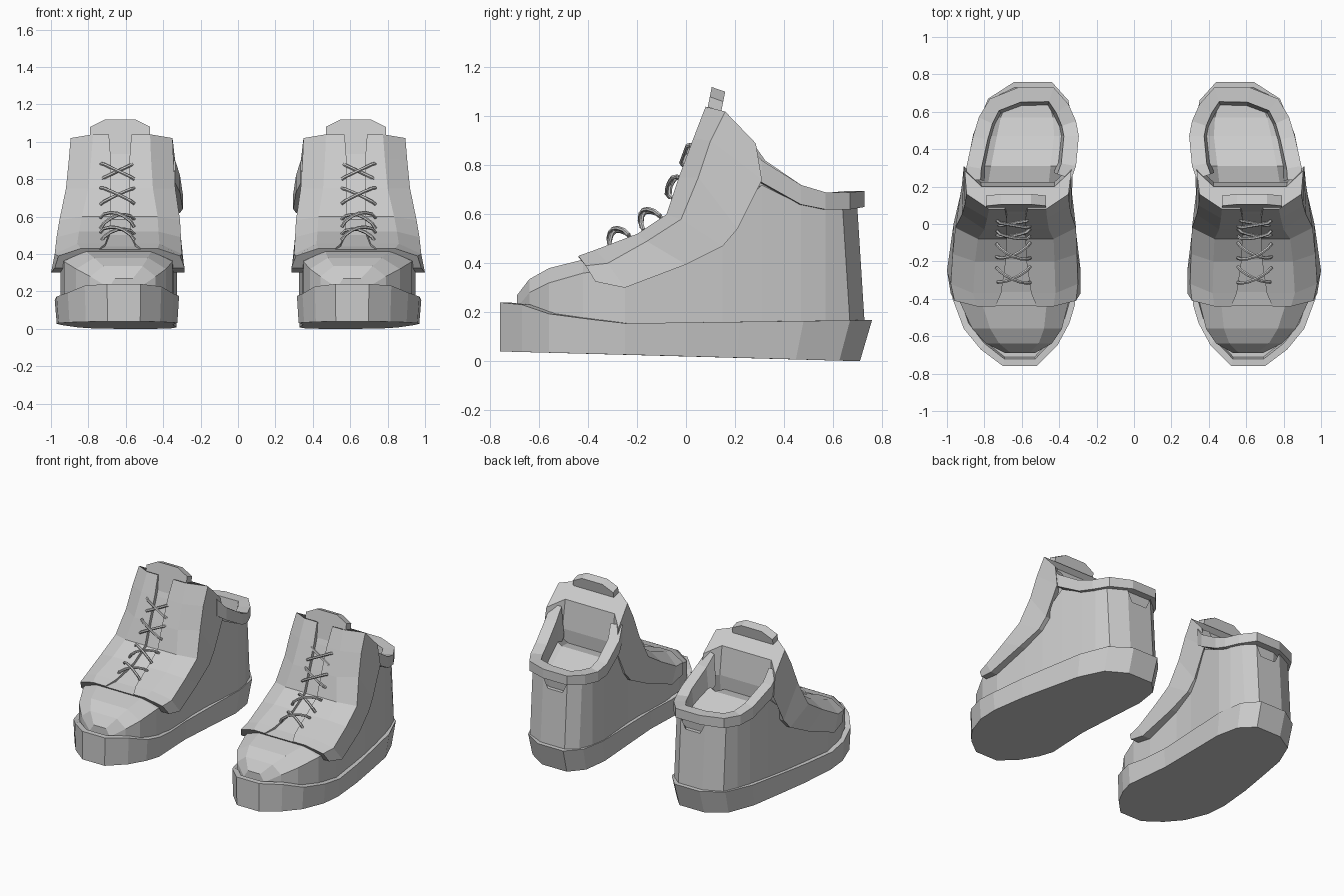
import bpy, bmesh, math
from mathutils import Vector

if "Cube" in bpy.data.objects:
    bpy.data.objects.remove(bpy.data.objects["Cube"])


def loft(name, groups):
    """Skin rings of equal length, cap the ends, mirror to make the pair.
    groups is a list of ring lists (several lofts in one object)."""
    bm = bmesh.new()
    for rings in groups:
        vs = [[bm.verts.new(p) for p in r] for r in rings]
        n = len(vs[0])
        for a, b in zip(vs, vs[1:]):
            for i in range(n):
                j = (i + 1) % n
                bm.faces.new((a[i], a[j], b[j], b[i]))
        bm.faces.new(vs[0][::-1])
        bm.faces.new(vs[-1])
    bmesh.ops.recalc_face_normals(bm, faces=bm.faces[:])
    me = bpy.data.meshes.new(name)
    bm.to_mesh(me)
    bm.free()
    ob = bpy.data.objects.new(name, me)
    bpy.context.collection.objects.link(ob)
    m = ob.modifiers.new("pair", "MIRROR")
    m.use_mirror_merge = False
    return ob


def interp(table, v):
    for (a, p), (b, q) in zip(table, table[1:]):
        if v <= b:
            return p + (q - p) * max(0, v - a) / (b - a)
    return table[-1][1]


# Sole: outline with a raised toe rim and a tapered base
outline = [(.52, -.76), (.70, -.76), (.82, -.67), (.91, -.56), (.97, -.40), (.98, -.25),
           (.95, 0), (.91, .22), (.86, .48), (.78, .67), (.64, .76), (.44, .76), (.35, .66),
           (.32, .48), (.33, .2), (.34, -.1), (.325, -.3), (.315, -.43), (.345, -.53), (.41, -.65)]
sole_top = [(-.76, .24), (-.66, .23), (-.55, .19), (-.25, .155), (.76, .168)]


def sole_ring(sx, sy, zf):
    return [(.62 + (x - .62) * sx, y * sy, zf(y)) for x, y in outline]


def top_z(y):
    return interp(sole_top, y)


loft("sole", [[
    [(.62 + (x - .62) * .97, y if y < 0 else y * .935, .04 * (.76 - y) / 1.52) for x, y in outline],
    sole_ring(1, 1, top_z),
    sole_ring(.91, .95, top_z),
    sole_ring(.89, .935, lambda y: top_z(y) - .05)]])

# Upper body: cross-sections from toe to heel (y, x inner, x outer, side z, top z)
sections = [(-.69, .53, .69, .22, .27), (-.64, .44, .79, .28, .335), (-.56, .385, .865, .32, .38),
            (-.42, .35, .93, .36, .415), (-.25, .345, .95, .38, .44), (0, .36, .92, .47, .53),
            (.15, .355, .90, .57, .63), (.31, .34, .87, .72, .66), (.47, .325, .835, .64, .59),
            (.57, .34, .805, .62, .555), (.64, .375, .765, .62, .55), (.70, .45, .64, .625, .55)]
rings = []
for y, a, b, zs, zt in sections:
    w = b - a
    back = .03 if y > .6 else 0
    rings.append([(a, y + back, .15), (a, y, zs), (a + w * .2, y, zt), (b - w * .2, y, zt),
                  (b, y, zs), (b, y + back, .15)])
loft("upper_body", [rings])

# Front cover: overhanging vamp and shin with a recessed lacing channel
# (front yz, shoulder yz, lower edge yz, shoulder x pair, edge x pair, half gap, recess)
cover = [((-.44, .43), (-.41, .39), (-.37, .325), (.31, .96), (.285, .98), .11, .006),
         ((-.37, .455), (-.32, .40), (-.25, .30), (.30, .98), (.285, 1.0), .08, .015),
         ((-.20, .52), (-.16, .49), (0, .395), (.305, .97), (.315, .965), .055, .02),
         ((-.08, .60), (-.02, .58), (.15, .47), (.31, .955), (.33, .93), .05, .025),
         ((-.03, .75), (.05, .75), (.21, .54), (.335, .92), (.335, .92), .05, .025),
         ((.03, .91), (.10, .90), (.31, .74), (.345, .905), (.335, .91), .05, .025),
         ((.08, 1.04), (.16, 1.02), (.285, .89), (.35, .895), (.335, .905), .06, .03)]
rings = []
for i, (p, m, q, mx, qx, gap, rec) in enumerate(cover):
    a, b = cover[max(i - 1, 0)][0], cover[min(i + 1, len(cover) - 1)][0]
    d = Vector((b[0] - a[0], b[1] - a[1])).normalized()
    r = (p[0] + d.y * rec, p[1] - d.x * rec)
    # the back wall is hollowed toward the shin in the upper two rings
    hollow = (q[0] - .085, q[1] + (.05 if i == 6 else 0)) if i > 4 else q
    rings.append([(qx[0], *q), (mx[0], *m), (mx[0] + .12, *p), (.63 - gap, *p), (.63 - gap, *r),
                  (.63 + gap, *r), (.63 + gap, *p), (mx[1] - .12, *p), (mx[1], *m), (qx[1], *q),
                  (qx[1] - .09, *hollow), (qx[0] + .09, *hollow)])
loft("front_cover", [rings])

# Padded collar around the heel opening (x, y, lower z, upper z)
path = [(.90, .24, .78, .90), (.895, .31, .73, .82), (.86, .47, .64, .72), (.83, .57, .62, .69),
        (.77, .67, .62, .69), (.62, .73, .63, .695), (.43, .73, .63, .695), (.35, .64, .62, .69),
        (.31, .55, .62, .69), (.295, .47, .64, .72), (.31, .31, .73, .82), (.335, .24, .78, .90)]
rings = []
for i, (x, y, lo, hi) in enumerate(path):
    a, b = path[max(i - 1, 0)], path[min(i + 1, len(path) - 1)]
    t = Vector((b[0] - a[0], b[1] - a[1])).normalized()
    rings.append([(x - t.y * o, y + t.x * o, z) for o, z in
                  ((0, lo), (0, hi), (.08, hi), (.10, lo - .09), (.06, lo - .09), (.05, lo))])
loft("collar", [rings])

# Tongue: leaning plate with clipped top corners
shape = [(.55, .80), (.55, .94), (.47, .97), (.47, 1.08), (.55, 1.12), (.71, 1.12), (.79, 1.08),
         (.79, .97), (.71, .94), (.71, .80)]
loft("tongue", [[[(x, .105 + (z - 1.12) * .2 + o, z - o * .35) for x, z in shape]
                 for o in (0, .055)]])

# Laces: crossed strands at four stations (y, z, slope angle, arch height)
strands = []
for y, z, ang, arch in [(.01, .84, 70, .0), (-.045, .71, 70, .012),
                        (-.14, .565, 33, .045), (-.27, .49, 28, .04)]:
    along = Vector((0, math.cos(math.radians(ang)), math.sin(math.radians(ang))))
    out = Vector((0, -along.z, along.y))
    for side in (-1, 1):
        pts = []
        for t in (-1, -.8, -.4, 0, .4, .8, 1):
            lift = .0 if abs(t) == 1 else .012 + arch * (1 - t * t)
            pts.append(Vector((.645 + .09 * t, y, z)) + along * (.045 * t * side)
                       + out * (lift + .006 * side))
        tube = []
        for i, p in enumerate(pts):
            t = (pts[min(i + 1, 6)] - pts[max(i - 1, 0)]).normalized()
            u = t.cross(out).normalized()
            v = t.cross(u)
            tube.append([p + (u * math.cos(k * math.tau / 6) + v * math.sin(k * math.tau / 6)) * .009
                         for k in range(6)])
        strands.append(tube)
loft("laces", strands)
